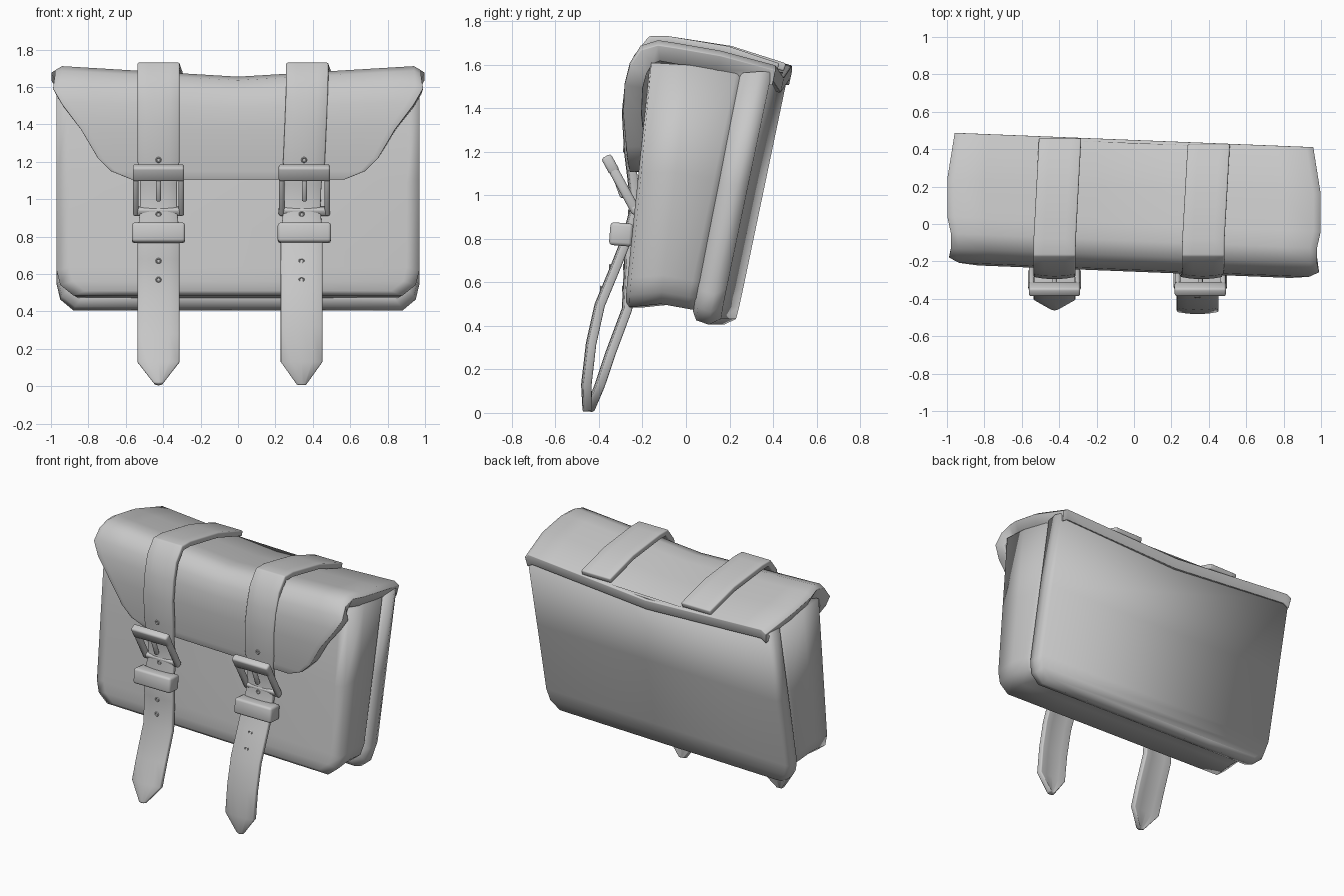
import bpy, bmesh, math
from mathutils import Vector

cube = bpy.data.objects.get("Cube")
if cube:
    bpy.data.objects.remove(cube, do_unlink=True)

grey = bpy.data.materials.new("plain grey")
grey.use_nodes = True
grey.diffuse_color = (0.58, 0.58, 0.58, 1)
grey.node_tree.nodes["Principled BSDF"].inputs["Base Color"].default_value = (0.58, 0.58, 0.58, 1)

SKEW = -0.04   # the bag is turned slightly across its width
SAG = 0.06     # the top dips in the middle


def finish(name, bm, thickness=0, bevel=0.0, angle=100, recalc=True):
    """Turn a bmesh into a shaded object with optional thickness and soft edges."""
    if recalc:
        bmesh.ops.recalc_face_normals(bm, faces=bm.faces[:])
    mesh = bpy.data.meshes.new(name)
    bm.to_mesh(mesh)
    bm.free()
    obj = bpy.data.objects.new(name, mesh)
    bpy.context.collection.objects.link(obj)
    mesh.materials.append(grey)
    if thickness:
        mod = obj.modifiers.new("thickness", 'SOLIDIFY')
        mod.thickness = thickness
        mod.offset = -1
        mod.use_even_offset = True
    if bevel:
        mod = obj.modifiers.new("soft edges", 'BEVEL')
        mod.width = bevel
        mod.segments = 2
        mod.limit_method = 'ANGLE'
        mod.angle_limit = math.radians(50)
    bpy.ops.object.select_all(action='DESELECT')
    obj.select_set(True)
    bpy.context.view_layer.objects.active = obj
    bpy.ops.object.shade_smooth_by_angle(angle=math.radians(angle))
    return obj


def sheet(rows):
    """Open grid of faces from equal rows of points, normals facing outward."""
    bm = bmesh.new()
    grid = [[bm.verts.new(p) for p in row] for row in rows]
    for a, b in zip(grid, grid[1:]):
        for j in range(len(a) - 1):
            bm.faces.new((a[j], b[j], b[j + 1], a[j + 1]))
    return bm


def box(name, centre, size, tilt=0, bevel=0.012):
    bm = bmesh.new()
    bmesh.ops.create_cube(bm, size=1)
    for v in bm.verts:
        v.co = Vector(a * b for a, b in zip(v.co, size))
    obj = finish(name, bm, bevel=bevel)
    obj.location = centre
    obj.rotation_euler.x = tilt
    return obj


# Bag body: one U-shaped outline lofted through leaning layers
half = [(0.5, 0), (0.88, 0), (0.95, 0.05), (0.97, 0.12), (0.97, 0.55), (0.97, 1), (0.5, 1)]
outline = [(0, 0)] + half + [(0, 1)] + [(-x, t) for x, t in reversed(half)]


def body(name, layers):
    bm = bmesh.new()
    rings = []
    for scale, y0, z0, y1, z1 in layers:
        ring = []
        for x, t in outline:
            x, t = x * scale, 0.5 + (t - 0.5) * scale
            z = z0 + (z1 - z0) * t - SAG * (1 - abs(x)) * t
            ring.append(bm.verts.new((x, y0 + (y1 - y0) * t + SKEW * x, z)))
        rings.append(ring)
    n = len(outline)
    for a, b in zip(rings, rings[1:]):
        for i in range(n):
            bm.faces.new((a[i], a[(i + 1) % n], b[(i + 1) % n], b[i]))
    # Close each end with bands running from side to side
    for ring in (rings[0], rings[-1]):
        for i in range(n // 2):
            band = [ring[i], ring[i + 1], ring[n - i - 1], ring[-i]]
            bm.faces.new(list(dict.fromkeys(band)))
    return finish(name, bm)


# Layer values: scale, bottom y, bottom z, top y, top z
body("front_pouch", [
    (0.93, -0.248, 0.47, -0.13, 1.61),
    (1.00, -0.225, 0.485, -0.12, 1.61),
    (1.00, -0.08, 0.50, 0.05, 1.60),
    (0.985, 0.04, 0.47, 0.27, 1.57),
    (0.95, 0.09, 0.44, 0.31, 1.57),
])
body("back_panel", [
    (0.95, 0.06, 0.44, 0.28, 1.57),
    (0.99, 0.08, 0.42, 0.30, 1.57),
    (1.00, 0.14, 0.405, 0.38, 1.57),
    (0.98, 0.193, 0.42, 0.435, 1.58),
])

# Flap: profile rows of y, z, half width, share of the sag
flap_rows = [
    (0.435, 1.53, 0.95, 1), (0.45, 1.60, 0.96, 1), (0.20, 1.665, 1.0, 1),
    (0.0, 1.70, 1.0, 1), (-0.09, 1.715, 0.98, 1), (-0.17, 1.69, 0.98, 0.9),
    (-0.22, 1.61, 0.99, 0.7), (-0.245, 1.52, 0.94, 0.5), (-0.255, 1.38, 0.84, 0.2),
    (-0.245, 1.22, 0.75, 0), (-0.24, 1.15, 0.68, 0), (-0.235, 1.105, 0.57, 0),
]
columns = [-1, -0.96] + [c / 5 for c in range(-4, 5)] + [0.96, 1]
rows = []
for y, z, w, sag in flap_rows:
    rows.append([(w * c, y + SKEW * w * c,
                  z - sag * (SAG * (1 - abs(w * c)) + (0.025 if abs(c) == 1 else 0)))
                 for c in columns])
finish("flap", sheet(rows), thickness=0.085, bevel=0.008, recalc=False)

# Straps: shared upper path, own hanging tail; points are y, z
upper = [(0.445, 1.605), (0.20, 1.685), (-0.08, 1.73), (-0.17, 1.73), (-0.24, 1.64),
         (-0.28, 1.52), (-0.295, 1.38), (-0.285, 1.20), (-0.27, 1.08), (-0.255, 0.95),
         (-0.29, 0.82)]
tails = {
    "right": [(-0.285, 0.68), (-0.295, 0.48), (-0.37, 0.28), (-0.42, 0.13), (-0.465, 0.015)],
    "left": [(-0.345, 0.68), (-0.42, 0.50), (-0.46, 0.32), (-0.482, 0.13), (-0.475, 0.005)],
}


def height_to_y(path, z):
    for (ya, za), (yb, zb) in zip(path, path[1:]):
        if zb <= z <= za:
            return ya + (yb - ya) * (za - z) / (za - zb)


for side, x_top, x_low in (("right", -0.425, -0.425), ("left", 0.37, 0.34)):
    path = upper + tails[side]

    def centre_x(z):
        return x_low + (x_top - x_low) * min(1, max(0, (z - 0.9) / 0.7))

    rows = []
    for i, (y, z) in enumerate(path):
        w = 0.025 if i == len(path) - 1 else 0.1 if 0.9 < z < 1.1 else 0.113
        dome = 0.012 if z < 1.6 else 0
        back = max(0, y + 0.1) / 0.55   # the straps follow the turned back edge
        x = centre_x(z) + 0.03 * back
        rows.append([(x + w * c, y + SKEW * x * back + dome * c * c, z)
                     for c in (-1, -0.5, 0, 0.5, 1)])
    finish(side + "_strap", sheet(rows), thickness=0.038, bevel=0.008, recalc=False)

    # Raised rims round the punched holes
    for k, z in enumerate((1.21, 0.92, 0.67, 0.57)):
        bpy.ops.mesh.primitive_torus_add(
            major_segments=10, minor_segments=4, major_radius=0.012, minor_radius=0.004,
            location=(centre_x(z), height_to_y(path, z), z), rotation=(math.pi / 2, 0, 0))
        hole = bpy.context.object
        hole.name = f"{side}_strap_hole_{k + 1}"
        hole.data.materials.append(grey)

    # Buckle frame tilted out at the top, with prong and keeper
    bx, tilt = (x_top + x_low) / 2, 0.5
    mid = Vector((bx, -0.295, 1.045))
    up = Vector((0, -math.sin(tilt), math.cos(tilt)))
    box(side + "_buckle_top", mid + up * 0.11, (0.275, 0.05, 0.085), tilt)
    box(side + "_buckle_bottom", mid - up * 0.125, (0.275, 0.04, 0.045), tilt)
    for s in (-1, 1):
        box(f"{side}_buckle_bar_{'left' if s > 0 else 'right'}",
            mid + Vector((s * 0.122, 0, 0)), (0.03, 0.045, 0.29), tilt)
    box(side + "_buckle_prong", (bx, -0.31, 1.05), (0.028, 0.028, 0.13), 0.35, 0.01)
    box(side + "_keeper", (bx, -0.298, 0.82), (0.285, 0.105, 0.105), -0.08, 0.015)
